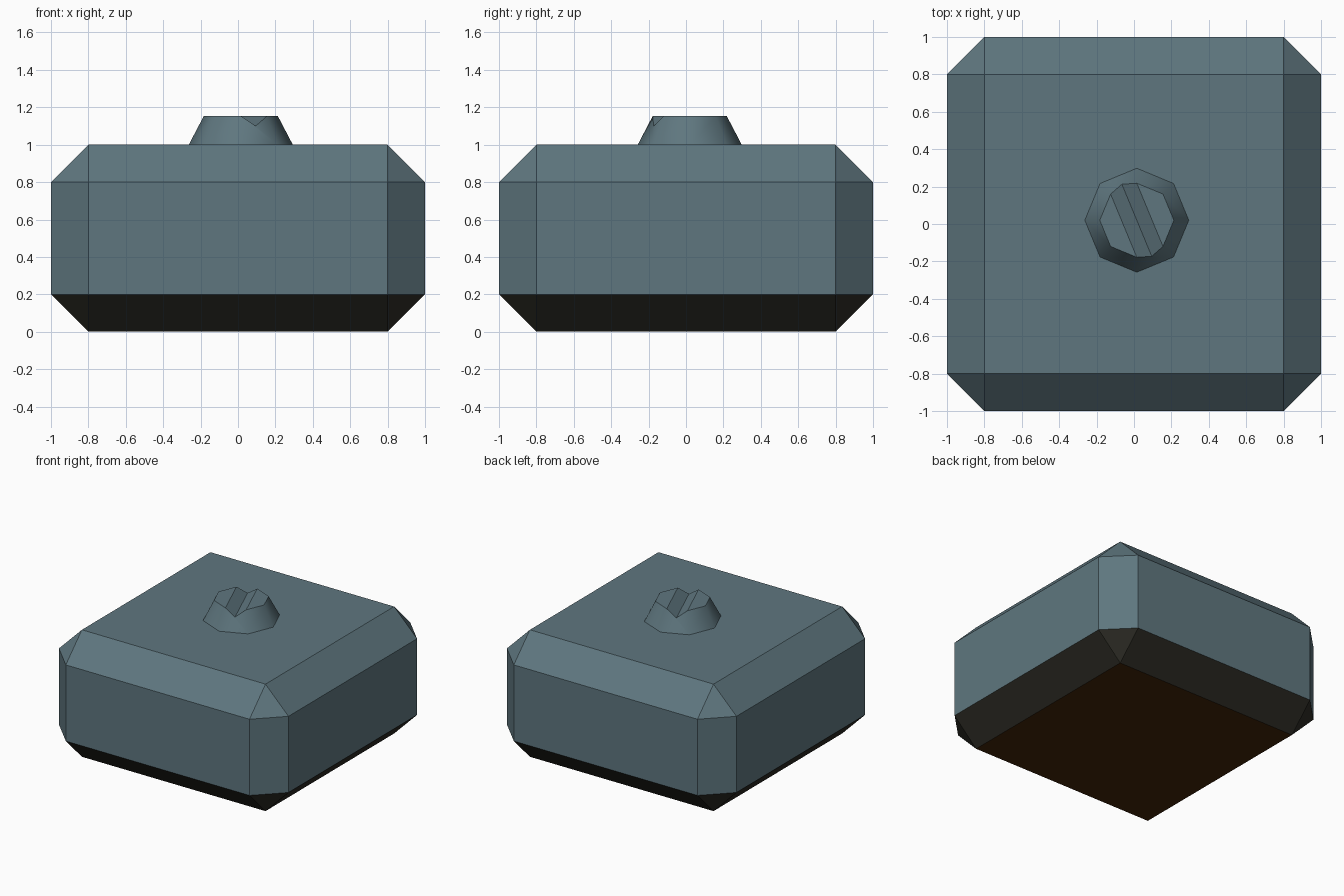
import bpy, bmesh, math
from mathutils import Vector

if "Cube" in bpy.data.objects:
    bpy.data.objects.remove(bpy.data.objects["Cube"])


def material(name, rgb):
    m = bpy.data.materials.new(name)
    m.diffuse_color = (*rgb, 1)
    m.use_nodes = True
    m.node_tree.nodes["Principled BSDF"].inputs["Base Color"].default_value = m.diffuse_color
    return m


slate = material("slate grey", (0.114, 0.183, 0.212))
olive = material("dark olive", (0.026, 0.025, 0.018))
brown = material("dark brown", (0.056, 0.018, 0.0025))


def make_object(name, bm, mats):
    me = bpy.data.meshes.new(name)
    bm.to_mesh(me)
    bm.free()
    for m in mats:
        me.materials.append(m)
    ob = bpy.data.objects.new(name, me)
    bpy.context.collection.objects.link(ob)
    return ob


# Chamfered body: darker lower chamfers and brown underside
bm = bmesh.new()
bmesh.ops.create_cube(bm, size=1)
for v in bm.verts:
    v.co = Vector((v.co.x * 2, v.co.y * 2, v.co.z + 0.5))
bmesh.ops.bevel(bm, geom=bm.edges[:], offset=0.2, offset_type='OFFSET',
                segments=1, affect='EDGES', profile=0.5)
bmesh.ops.recalc_face_normals(bm, faces=bm.faces)
for f in bm.faces:
    if f.normal.z < -0.9:
        f.material_index = 2
    elif f.normal.z < -0.3:
        f.material_index = 1
make_object("body", bm, [slate, olive, brown])

# Octagonal screw head with a V-shaped slot
CX, CY = 0.015, 0.02
Z0, Z1, R0, R1, SLOT_Z = 1.0, 1.153, 0.278, 0.198, 1.10
bm = bmesh.new()


def vert(r, deg, z):
    a = math.radians(deg)
    return bm.verts.new((CX + r * math.cos(a), CY + r * math.sin(a), z))


base = [vert(R0, 45 * k, Z0) for k in range(8)]
top = [vert(R1, 45 * k, Z1) for k in range(8)]
slot_r = (R0 + (R1 - R0) * (SLOT_Z - Z0) / (Z1 - Z0)) * math.cos(math.pi / 8)
slot = {k: vert(slot_r, 45 * k + 22.5, SLOT_Z) for k in (2, 6)}
for k in range(8):
    j = (k + 1) % 8
    notch = [slot[k]] if k in slot else []
    bm.faces.new([base[k], base[j], top[j]] + notch + [top[k]]).smooth = True
for a, b in ((2, 6), (6, 2)):
    # flat land and slot wall on each side
    bm.faces.new([top[(a + i) % 8] for i in (1, 2, 3, 4)])
    bm.faces.new([top[(a + 1) % 8], top[b], slot[b], slot[a]])
bmesh.ops.recalc_face_normals(bm, faces=bm.faces)
if sum(f.normal.z for f in bm.faces) < 0:
    bmesh.ops.reverse_faces(bm, faces=bm.faces)
make_object("screw_head", bm, [slate])
